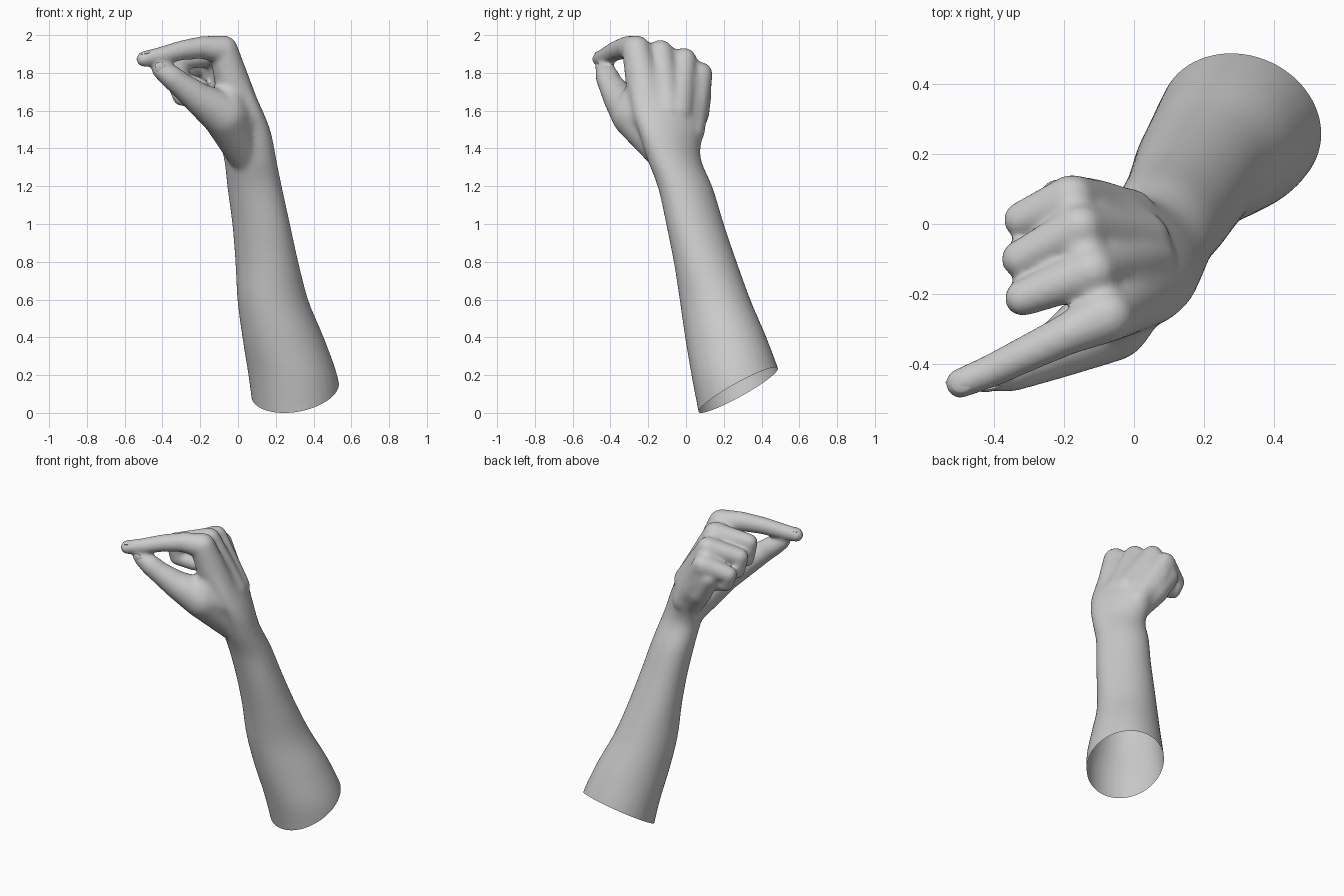
import bpy, bmesh, math
from mathutils import Vector, Matrix

if "Cube" in bpy.data.objects:
    bpy.data.objects.remove(bpy.data.objects["Cube"])

bm = bmesh.new()


def spline(rows, steps=5):
    """Catmull-Rom rows between the given rows."""
    out = []
    for i in range(len(rows) - 1):
        p = [rows[max(i - 1, 0)], rows[i], rows[i + 1], rows[min(i + 2, len(rows) - 1)]]
        for s in range(steps):
            t = s / steps
            out.append([0.5 * (2 * b + (c - a) * t + (2 * a - 5 * b + 4 * c - d) * t * t
                               + (3 * b - a - 3 * c + d) * t ** 3) for a, b, c, d in zip(*p)])
    return out + [rows[-1]]


def loft(rings, n=32):
    """Closed tube through level ellipses: cx, cy, z, long half, short half, turn."""
    loops = []
    for cx, cy, z, a, b, deg in spline(rings):
        t = math.radians(deg)
        loop = []
        for i in range(n):
            s = 2 * math.pi * i / n
            p, q = a * math.cos(s), b * math.sin(s)
            loop.append(bm.verts.new((cx + p * math.cos(t) - q * math.sin(t),
                                      cy + p * math.sin(t) + q * math.cos(t), z)))
        loops.append(loop)
    for lo, hi in zip(loops, loops[1:]):
        for i in range(n):
            j = (i + 1) % n
            bm.faces.new((lo[i], lo[j], hi[j], hi[i]))
    bm.faces.new(loops[0][::-1])
    bm.faces.new(loops[-1])


def hull(*balls):
    """Convex skin around balls (x, y, z, radius)."""
    part = bmesh.new()
    for x, y, z, r in balls:
        bmesh.ops.create_icosphere(part, subdivisions=3, radius=r,
                                   matrix=Matrix.Translation((x, y, z)))
    res = bmesh.ops.convex_hull(part, input=part.verts[:])
    junk = {g for g in res["geom_interior"] + res["geom_unused"]
            if isinstance(g, bmesh.types.BMVert)}
    bmesh.ops.delete(part, geom=list(junk), context='VERTS')
    tmp = bpy.data.meshes.new("tmp")
    part.to_mesh(tmp)
    part.free()
    bm.from_mesh(tmp)
    bpy.data.meshes.remove(tmp)


def chain(*balls):
    """Tapered capsules joining successive balls."""
    for pair in zip(balls, balls[1:]):
        hull(*pair)


# forearm, wrist and palm
loft([(.335, .335, -.15, .242, .240, 135),
      (.315, .300, .03, .237, .238, 135),
      (.292, .266, .20, .233, .239, 135),
      (.241, .213, .40, .208, .225, 135),
      (.186, .156, .60, .184, .193, 135),
      (.154, .104, .80, .174, .161, 135),
      (.124, .050, 1.0, .166, .140, 135),
      (.089, -.003, 1.2, .160, .128, 135),
      (.063, -.065, 1.36, .161, .117, 132),
      (.030, -.078, 1.50, .195, .111, 124),
      (-.015, -.080, 1.60, .225, .114, 120),
      (-.057, -.080, 1.70, .239, .101, 119),
      (-.089, -.088, 1.80, .234, .083, 117),
      (-.108, -.130, 1.88, .180, .065, 115)])

# knuckles, metacarpals and the filling between them
index_k = (-.077, -.262, 1.931, .077)
middle_k = (-.120, -.135, 1.914, .071)
ring_k = (-.154, -.010, 1.876, .067)
pinky_k = (-.178, .074, 1.800, .068)
chain((.035, -.17, 1.56, .08), index_k)
chain((.030, -.10, 1.60, .09), middle_k)
chain((.015, -.05, 1.60, .09), ring_k)
chain((-.01, .025, 1.50, .075), pinky_k)
chain(*[(x - .006, y, z - .018, .064) for x, y, z, r in (index_k, middle_k, ring_k, pinky_k)])

# heel of the palm on the little-finger side
chain((-.01, -.02, 1.44, .075), (-.13, .045, 1.60, .08), (-.21, .065, 1.72, .066))

# index finger stretched towards the thumb
chain(index_k, (-.19, -.314, 1.944, .060), (-.30, -.367, 1.928, .053),
      (-.41, -.420, 1.899, .048), (-.497, -.455, 1.882, .043))

# thumb with its fleshy base and web
thenar = (-.070, -.272, 1.585, .122)
chain(thenar, (-.205, -.352, 1.672, .085), (-.30, -.398, 1.745, .067),
      (-.35, -.415, 1.785, .064), (-.409, -.432, 1.825, .048))
hull(thenar, (.055, -.085, 1.36, .10), (.03, -.165, 1.58, .10), (-.05, -.24, 1.70, .085))
chain((.02, -.19, 1.58, .11), index_k)

# three curled fingers
chain(middle_k, (-.318, -.212, 1.878, .052), (-.305, -.200, 1.770, .049), (-.20, -.16, 1.74, .046))
chain(ring_k, (-.325, -.100, 1.825, .054), (-.312, -.088, 1.735, .050), (-.20, -.06, 1.70, .046))
chain(pinky_k, (-.322, .012, 1.750, .052), (-.300, .008, 1.680, .046), (-.20, .01, 1.66, .043))

# fuse everything into one skin
bmesh.ops.recalc_face_normals(bm, faces=bm.faces[:])
raw = bpy.data.meshes.new("raw")
bm.to_mesh(raw)
bm.free()
hand = bpy.data.objects.new("forearm_and_hand", raw)
bpy.context.collection.objects.link(hand)
rem = hand.modifiers.new("fuse", 'REMESH')
rem.mode = 'VOXEL'
rem.voxel_size = 0.011
smo = hand.modifiers.new("soften", 'SMOOTH')
smo.factor = 0.5
smo.iterations = 14
dg = bpy.context.evaluated_depsgraph_get()
skin = bpy.data.meshes.new_from_object(hand.evaluated_get(dg))
hand.modifiers.clear()
hand.data = skin

# slanted open cut at the elbow end
bm = bmesh.new()
bm.from_mesh(skin)
bmesh.ops.bisect_plane(bm, geom=bm.verts[:] + bm.edges[:] + bm.faces[:],
                       plane_co=(.29, .28, .13),
                       plane_no=Vector((.18, .56, -1)).normalized(), clear_outer=True)
low = min(v.co.z for v in bm.verts)
bmesh.ops.translate(bm, verts=bm.verts[:], vec=(0, 0, -low))
bm.to_mesh(skin)
bm.free()


# fingernails: thin discs lying on the fingertips
def nail(name, loc, along, up):
    x = Vector(along).normalized()
    z = Vector(up)
    z = (z - z.dot(x) * x).normalized()
    y = z.cross(x)
    rot = Matrix((x, y, z)).transposed().to_4x4()
    nb = bmesh.new()
    bmesh.ops.create_uvsphere(nb, u_segments=20, v_segments=10, radius=1)
    bmesh.ops.transform(nb, verts=nb.verts[:], matrix=Matrix.Translation(
        Vector(loc) - Vector((0, 0, low))) @ rot @ Matrix.Diagonal((.040, .030, .010, 1)))
    me = bpy.data.meshes.new(name)
    nb.to_mesh(me)
    nb.free()
    ob = bpy.data.objects.new(name, me)
    bpy.context.collection.objects.link(ob)
    return ob


nails = [nail("index_nail", (-.487, -.452, 1.915), (-.08, -.04, -.018), (0, 0, 1)),
         nail("thumb_nail", (-.405, -.466, 1.832), (-.1, -.03, .075), (-.1, -1, .1))]

for ob in [hand] + nails:
    bpy.ops.object.select_all(action='DESELECT')
    ob.select_set(True)
    bpy.context.view_layer.objects.active = ob
    bpy.ops.object.shade_smooth_by_angle(angle=math.radians(45))
